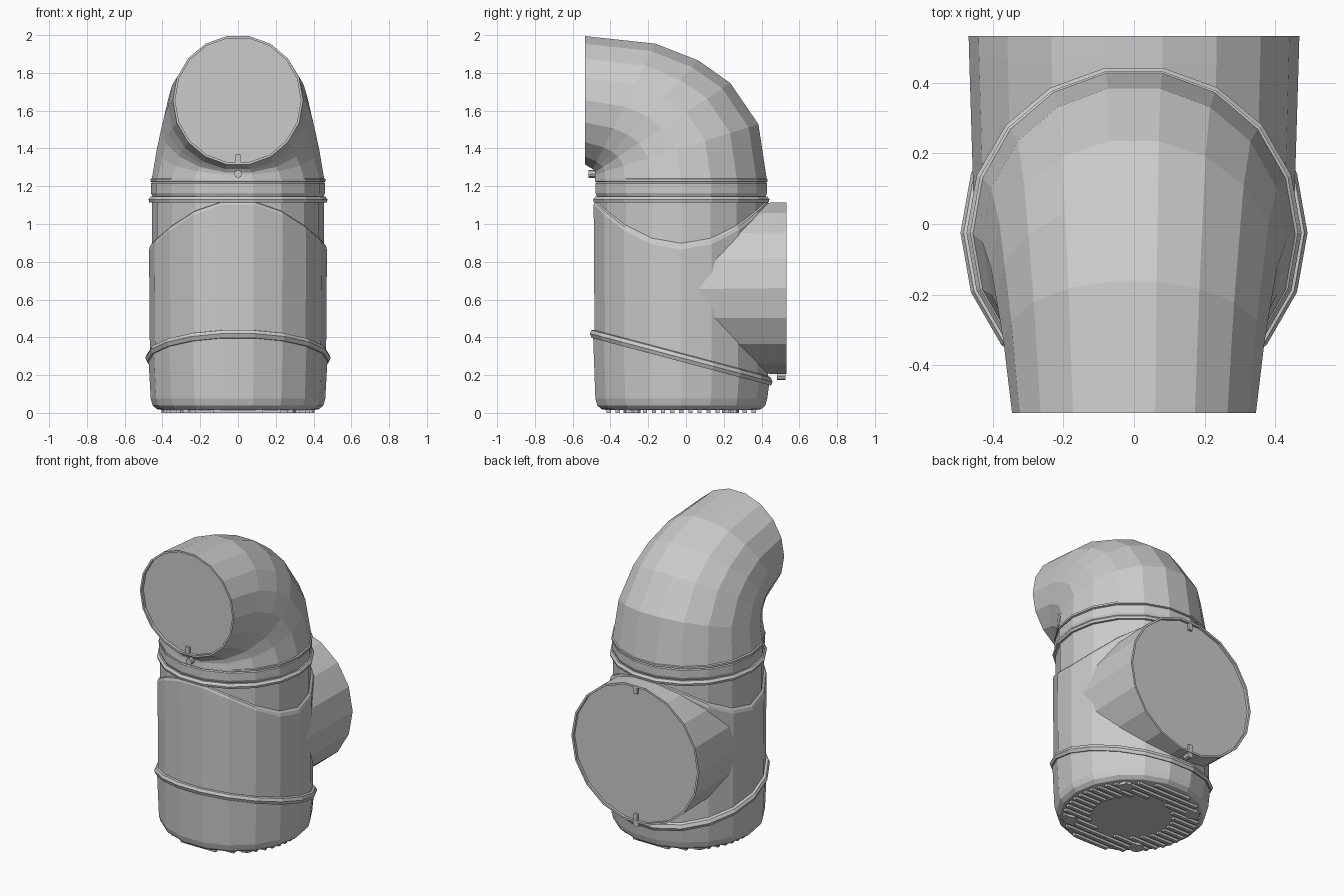
import bpy, bmesh, math
from mathutils import Vector, Matrix

if "Cube" in bpy.data.objects:
    bpy.data.objects.remove(bpy.data.objects["Cube"])

N = 18          # sides of every round part
CY = -0.025     # body axis in y
ANG = [2 * math.pi * i / N for i in range(N)]


def finish(name, bm):
    bmesh.ops.recalc_face_normals(bm, faces=bm.faces)
    me = bpy.data.meshes.new(name)
    bm.to_mesh(me)
    bm.free()
    ob = bpy.data.objects.new(name, me)
    bpy.context.collection.objects.link(ob)
    return ob


def loft(name, rings, caps=True, loop=False):
    """Skin a list of point rings; cap the ends or join them in a loop."""
    bm = bmesh.new()
    vs = [[bm.verts.new(p) for p in r] for r in rings]
    pairs = list(zip(vs, vs[1:])) + ([(vs[-1], vs[0])] if loop else [])
    for a, b in pairs:
        for i in range(N):
            j = (i + 1) % N
            bm.faces.new((a[i], a[j], b[j], b[i]))
    if caps and not loop:
        bm.faces.new(vs[0])
        bm.faces.new(vs[-1])
    return finish(name, bm)


def flat(r, z):
    """Ring around the body axis; z is a number or a function of (x, y)."""
    pts = []
    for a in ANG:
        x, y = r * math.cos(a), r * math.sin(a)
        pts.append((x, y + CY, z(x, y) if callable(z) else z))
    return pts


def section(inner, outer, w):
    """Elliptic ring spanning two points of the yz plane, half width w."""
    i, o = Vector((0, *inner)), Vector((0, *outer))
    return [(i + o) / 2 + (o - i) / 2 * math.sin(a) + Vector((w * math.cos(a), 0, 0))
            for a in ANG]


def upright(y, zc, rz, w):
    return section((y, zc - rz), (y, zc + rz), w)


def boxes(name, items):
    """Several (centre, size) blocks in one object."""
    bm = bmesh.new()
    for c, s in items:
        bmesh.ops.create_cube(bm, size=1,
                              matrix=Matrix.Translation(c) @ Matrix.Diagonal((*s, 1)))
    return finish(name, bm)


def pegs(name, spots, r, depth, along_y=False, sides=8):
    bm = bmesh.new()
    rot = Matrix.Rotation(math.pi / 2, 4, 'X') if along_y else Matrix()
    for c in spots:
        bmesh.ops.create_cone(bm, cap_ends=True, segments=sides, radius1=r, radius2=r,
                              depth=depth, matrix=Matrix.Translation(c) @ rot)
    return finish(name, bm)


def slant(h):
    return lambda x, y: 0.295 + h - 0.265 * y


def saddle(h):
    return lambda x, y: 1.13 + h - 0.245 * (x / 0.47) ** 2


# base cup with slanted rim
loft("base_cup", [flat(0.40, 0.015), flat(0.43, 0.02), flat(0.452, 0.04),
                  flat(0.462, 0.075), flat(0.474, slant(-0.01)), flat(0.44, slant(0.0))])
loft("base_rim", [flat(0.45, slant(-0.022)), flat(0.482, slant(-0.024)),
                  flat(0.491, slant(-0.003)), flat(0.482, slant(0.017)),
                  flat(0.45, slant(0.027))], loop=True)

# inner tube and the outer shell with its saddle-shaped top edge
loft("inner_tube", [flat(0.455, 0.1), flat(0.455, 1.14)])
loft("body_shell", [flat(0.45, slant(-0.06)), flat(0.466, slant(-0.06)),
                    flat(0.471, saddle(-0.02)), flat(0.465, saddle(-0.005)),
                    flat(0.445, saddle(0.0))], loop=True)

# collar between body and elbow
loft("collar_lower_ring", [flat(0.44, 1.115), flat(0.47, 1.115), flat(0.474, 1.13),
                           flat(0.462, 1.145), flat(0.44, 1.145)])
loft("collar_band", [flat(0.45, 1.14), flat(0.457, 1.155), flat(0.461, 1.165),
                     flat(0.461, 1.215), flat(0.45, 1.225)])
loft("collar_upper_ring", [flat(0.45, 1.22), flat(0.464, 1.225),
                           flat(0.464, 1.237), flat(0.45, 1.245)])

# elbow head turning towards the front, with recessed end disc
loft("elbow_head", [
    section((-0.49, 1.235), (0.435, 1.235), 0.457),
    section((-0.487, 1.26), (0.39, 1.53), 0.43),
    section((-0.487, 1.27), (0.24, 1.75), 0.405),
    section((-0.49, 1.275), (0.07, 1.87), 0.39),
    section((-0.495, 1.285), (-0.16, 1.96), 0.37),
    upright(-0.535, 1.655, 0.345, 0.345),
    upright(-0.535, 1.655, 0.333, 0.333),
    upright(-0.515, 1.655, 0.333, 0.333)])

# rear port crossing the body, with recessed end disc
loft("rear_port", [
    upright(0.0, 0.655, 0.45, 0.452),
    upright(0.46, 0.66, 0.46, 0.466),
    upright(0.532, 0.66, 0.46, 0.468),
    upright(0.532, 0.66, 0.447, 0.455),
    upright(0.515, 0.66, 0.447, 0.455)])

# latch knobs and pins on both openings
pegs("front_knob", [(0, -0.49, 1.265)], 0.021, 0.05, along_y=True)
pegs("rear_knob", [(0, 0.505, 0.195)], 0.021, 0.045, along_y=True)
boxes("latch_pins", [((0, -0.52, 1.345), (0.026, 0.025, 0.045)),
                     ((0, 0.518, 0.24), (0.026, 0.025, 0.045)),
                     ((0, 0.518, 1.08), (0.026, 0.025, 0.045))])

# tread ridges around a blank centre
ridges = []
for k in range(17):
    y = -0.384 + 0.048 * k
    outer = math.sqrt(0.405 ** 2 - y ** 2)
    gap = math.sqrt(max(0.25 ** 2 - y ** 2, 0))
    if gap == 0:
        ridges.append(((0, y + CY, 0.011), (2 * outer, 0.022, 0.022)))
    else:
        for s in (-1, 1):
            ridges.append(((s * (outer + gap) / 2, y + CY, 0.011),
                           (outer - gap, 0.022, 0.022)))
boxes("sole_treads", ridges)

# screws in the sole
pegs("sole_screws", [(sx * 0.26, CY + sy * 0.26, 0.012) for sx in (-1, 1) for sy in (-1, 1)],
     0.045, 0.024)
